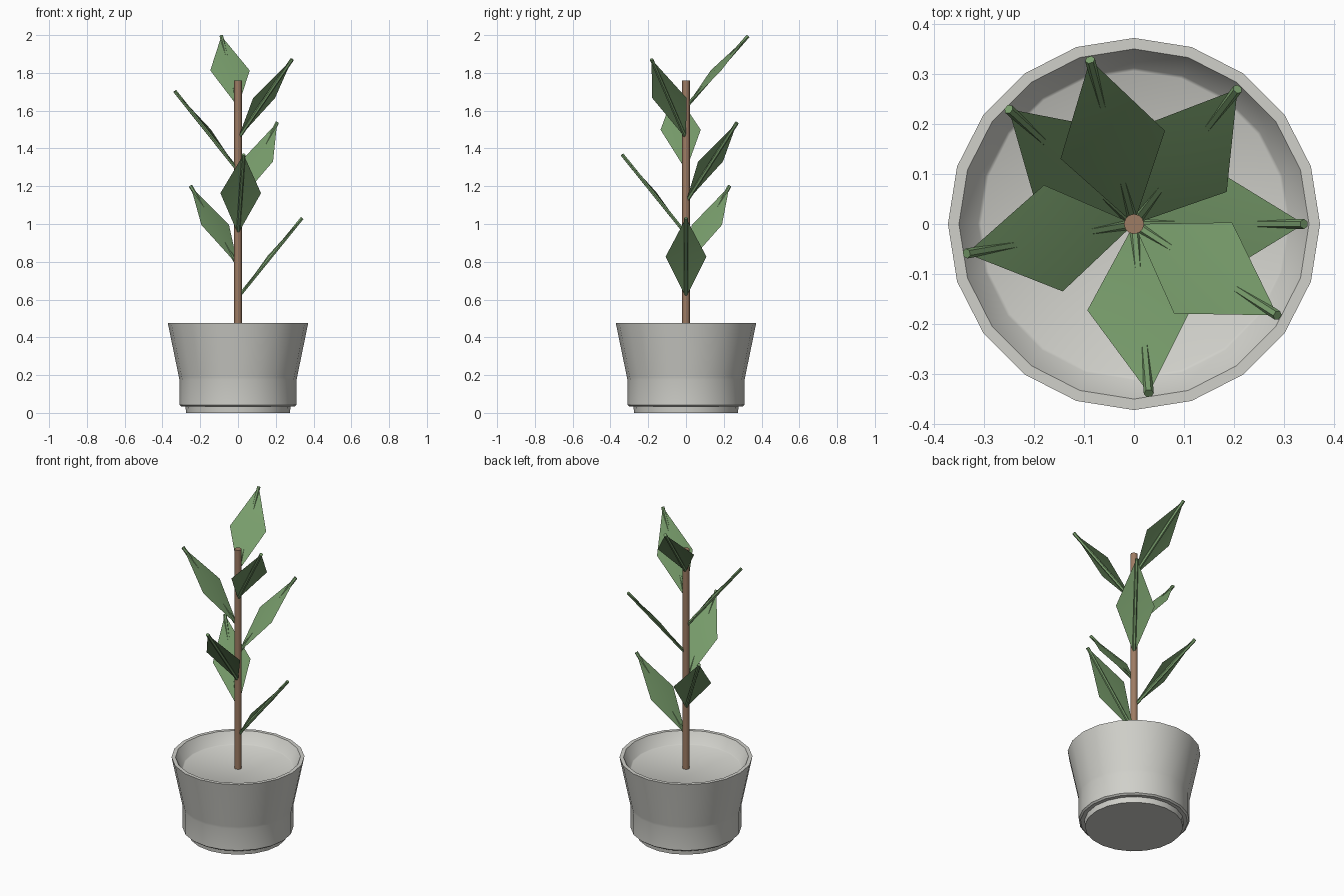
import bpy, math
from mathutils import Vector, Matrix

cube = bpy.data.objects.get("Cube")
if cube:
    bpy.data.objects.remove(cube, do_unlink=True)


def material(name, rgb):
    mat = bpy.data.materials.new(name)
    mat.use_nodes = True
    mat.diffuse_color = (*rgb, 1)
    mat.node_tree.nodes["Principled BSDF"].inputs["Base Color"].default_value = (*rgb, 1)
    return mat


POT = material("pale grey", (0.63, 0.63, 0.59))
BARK = material("brown", (0.34, 0.20, 0.125))
LEAF = material("leaf green", (0.19, 0.34, 0.15))


def add_object(name, verts, faces, mat):
    mesh = bpy.data.meshes.new(name)
    mesh.from_pydata(verts, [], faces)
    mesh.materials.append(mat)
    obj = bpy.data.objects.new(name, mesh)
    bpy.context.collection.objects.link(obj)
    bpy.ops.object.select_all(action="DESELECT")
    obj.select_set(True)
    bpy.context.view_layer.objects.active = obj
    bpy.ops.object.shade_smooth_by_angle(angle=math.radians(35))
    return obj


def lathe(name, profile, sides, mat):
    """Turn (radius, height) points around z and cap both ends."""
    verts = [(r * math.cos(a), r * math.sin(a), z) for r, z in profile
             for a in (math.tau * i / sides for i in range(sides))]
    faces = [tuple(reversed(range(sides)))]
    for k in range(len(profile) - 1):
        for i in range(sides):
            j = (i + 1) % sides
            faces.append((k * sides + i, k * sides + j,
                          (k + 1) * sides + j, (k + 1) * sides + i))
    faces.append(tuple(range((len(profile) - 1) * sides, len(profile) * sides)))
    return add_object(name, verts, faces, mat)


# Pot: foot, straight band, flared wall, rim, and inner floor
lathe("pot", [(0.275, 0), (0.278, 0.034), (0.3, 0.034), (0.31, 0.042),
              (0.31, 0.175), (0.313, 0.19), (0.372, 0.477), (0.35, 0.477),
              (0.312, 0.412), (0.306, 0.408)], 20, POT)

# Stem
lathe("stem", [(0.02, 0.4), (0.02, 1.76)], 12, BARK)

# Leaves spiral up the stem, each a shallow diamond over a straight rib
COUNT, REACH, HALF_WIDTH, BULGE = 7, 0.34, 0.108, 0.016
for n in range(COUNT):
    base = Vector((0, 0, 0.612 + 0.168 * n))
    rise = 0.42 if n < COUNT - 1 else 0.375
    length = math.hypot(REACH, rise)
    along = Vector((REACH, 0, rise)) / length
    side = Vector((0, 1, 0))
    up = along.cross(side)
    frame = Matrix((along, side, up)).transposed()
    turn = Matrix.Rotation(math.radians(137.5 * n), 3, "Z")

    def place(x, y, z):
        return base + turn @ (frame @ Vector((x, y, z)))

    half = length / 2
    blade = [place(0, 0, 0), place(half, -HALF_WIDTH, BULGE * 0.5),
             place(length, 0, 0), place(half, HALF_WIDTH, BULGE * 0.5),
             place(half, 0, BULGE)]
    add_object(f"leaf_{n + 1}", blade,
               [(0, 1, 4), (1, 2, 4), (2, 3, 4), (3, 0, 4)], LEAF)
    rib = lathe(f"leaf_rib_{n + 1}", [(0.01, 0), (0.01, length)], 6, LEAF)
    for v in rib.data.vertices:
        v.co = place(v.co.z, v.co.x, v.co.y)
